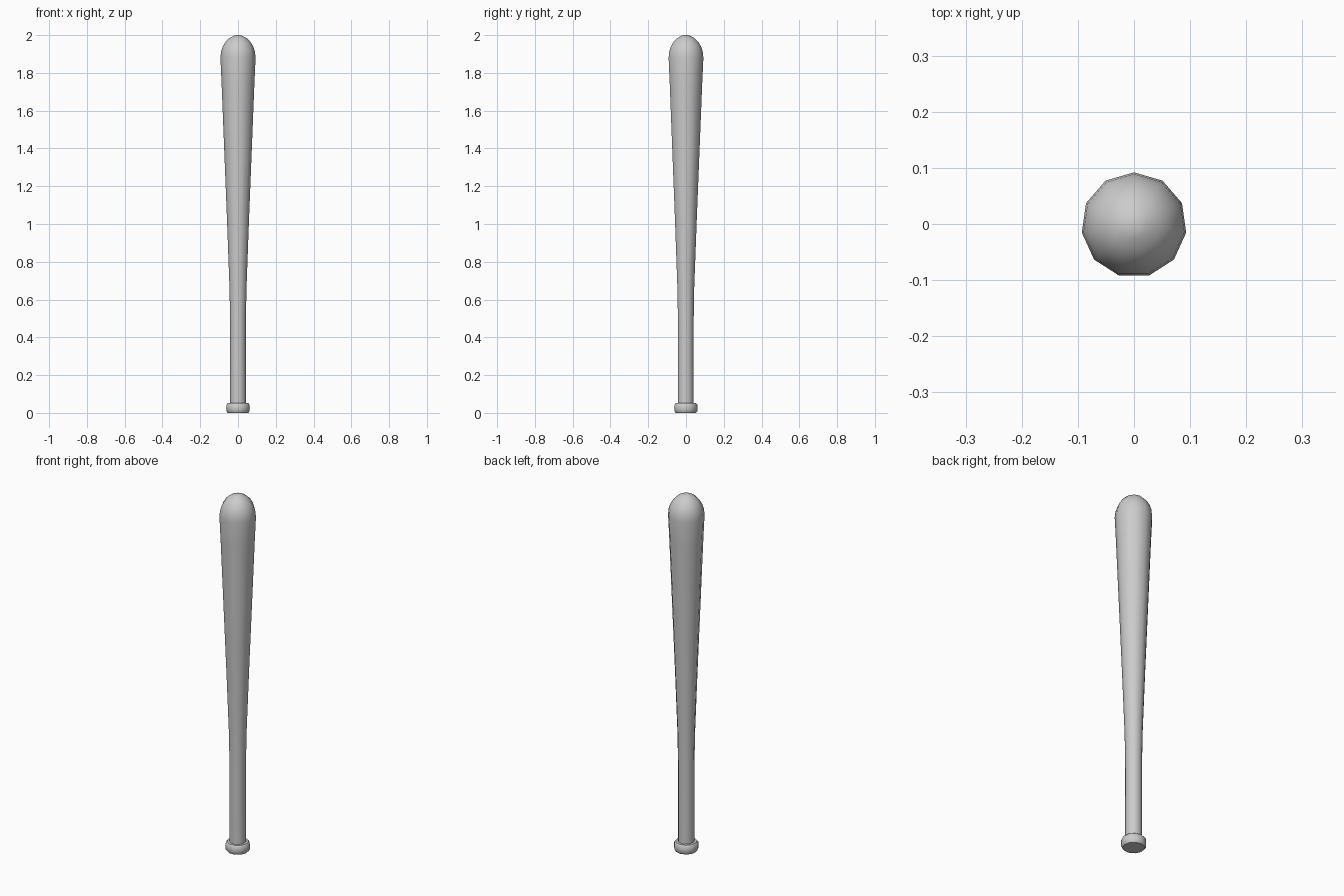
import bpy, bmesh, math

if "Cube" in bpy.data.objects:
    bpy.data.objects.remove(bpy.data.objects["Cube"])

SIDES = 11
OFFSET_Y = -0.0019  # centres the odd-sided outline on y = 0


def lathe(name, profile):
    """Revolve (radius, z) points around z and close both ends."""
    bm = bmesh.new()
    rings = []
    for r, z in profile:
        rings.append([bm.verts.new((r * math.sin(2 * math.pi * i / SIDES),
                                    r * math.cos(2 * math.pi * i / SIDES) + OFFSET_Y, z))
                      for i in range(SIDES)])
    for a, b in zip(rings, rings[1:]):
        for i in range(SIDES):
            j = (i + 1) % SIDES
            bm.faces.new((a[i], a[j], b[j], b[i]))
    bm.faces.new(rings[0])
    bm.faces.new(rings[-1])
    bmesh.ops.recalc_face_normals(bm, faces=bm.faces)
    mesh = bpy.data.meshes.new(name)
    bm.to_mesh(mesh)
    bm.free()
    obj = bpy.data.objects.new(name, mesh)
    bpy.context.collection.objects.link(obj)
    bpy.ops.object.select_all(action='DESELECT')
    obj.select_set(True)
    bpy.context.view_layer.objects.active = obj
    bpy.ops.object.shade_smooth_by_angle(angle=math.radians(40))
    return obj


# Knob at the base, slim handle and flaring barrel
knob = [(0.055, 0.0), (0.062, 0.009), (0.063, 0.025), (0.062, 0.043), (0.055, 0.052)]
shaft = [(0.042, 0.052), (0.042, 0.45), (0.045, 0.65), (0.058, 1.0),
         (0.074, 1.4), (0.088, 1.75)]
# Rounded barrel end
dome = [(0.094 * math.cos(math.radians(a)), 1.88 + 0.12 * math.sin(math.radians(a)))
        for a in (0, 15, 30, 45, 60, 75)]
dome.append((0.012, 2.0))

lathe("bat", knob + shaft + dome)
